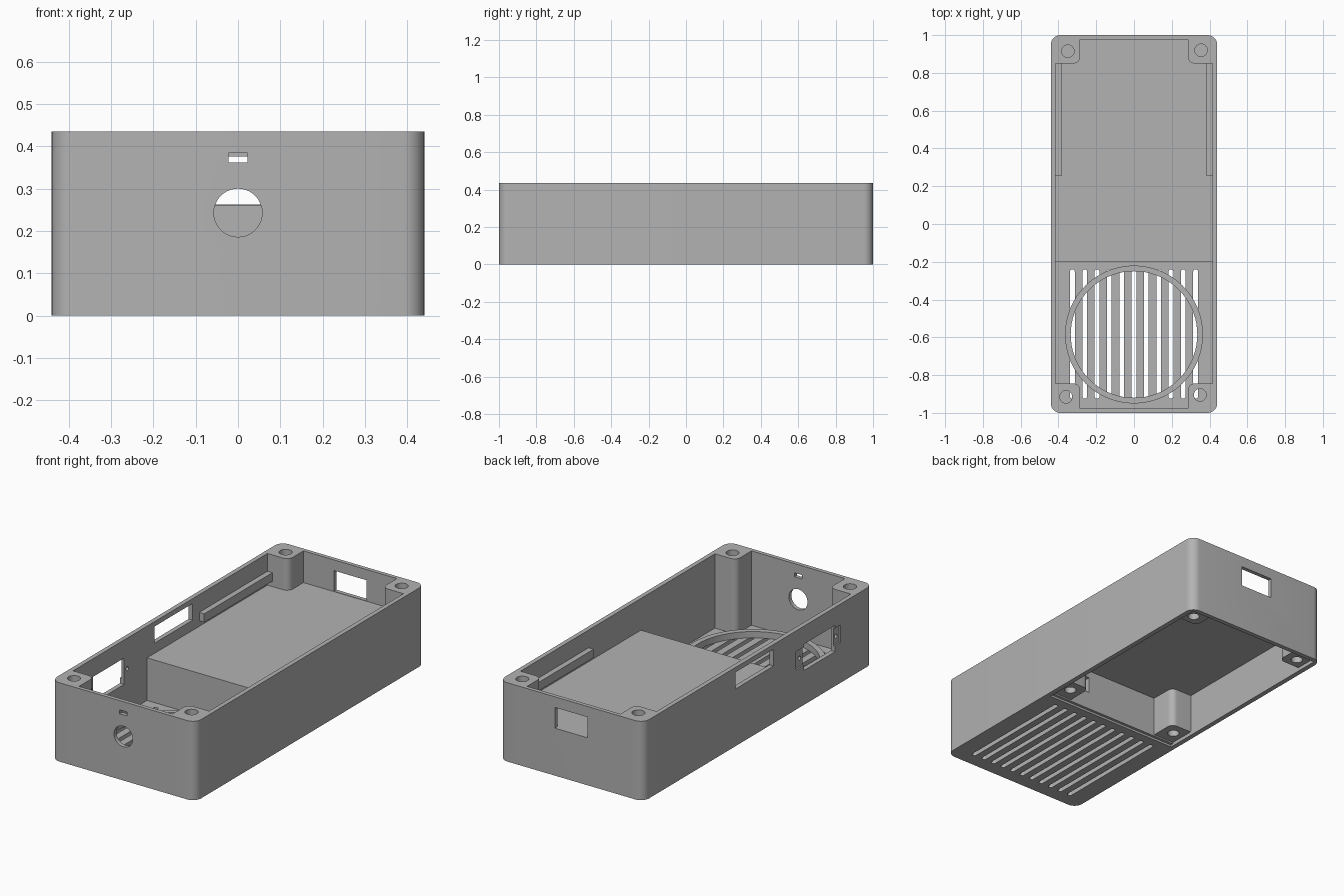
import bpy, bmesh
from math import sin, cos, pi, radians
from mathutils import Matrix

cube = bpy.data.objects.get("Cube")
if cube:
    bpy.data.objects.remove(cube, do_unlink=True)

grey = bpy.data.materials.new("plain grey")
grey.use_nodes = True
COLOUR = (0.45, 0.45, 0.45, 1)
grey.diffuse_color = COLOUR
grey.node_tree.nodes["Principled BSDF"].inputs["Base Color"].default_value = COLOUR

H = 0.435        # case height
WALL_X = 0.415   # inner side wall
WALL_Y = 0.978   # inner end wall
POST = 0.285     # inner face of corner posts
SHELF = 0.26     # shelf top
FLOOR = 0.025


# ---- helpers ----
def prism(name, outline, z0, z1):
    """Extrude a closed xy outline between two heights."""
    bm = bmesh.new()
    face = bm.faces.new([bm.verts.new((x, y, z0)) for x, y in outline])
    new = bmesh.ops.extrude_face_region(bm, geom=[face])["geom"]
    bmesh.ops.translate(bm, vec=(0, 0, z1 - z0),
                        verts=[v for v in new if isinstance(v, bmesh.types.BMVert)])
    bmesh.ops.recalc_face_normals(bm, faces=bm.faces)
    mesh = bpy.data.meshes.new(name)
    bm.to_mesh(mesh)
    bm.free()
    mesh.materials.append(grey)
    ob = bpy.data.objects.new(name, mesh)
    bpy.context.collection.objects.link(ob)
    return ob


def arc(cx, cy, r, a0, a1, n=8):
    return [(cx + r * cos(radians(a0 + (a1 - a0) * i / n)),
             cy + r * sin(radians(a0 + (a1 - a0) * i / n))) for i in range(n + 1)]


def rect(x0, x1, y0, y1, r=0.0):
    if not r:
        return [(x0, y0), (x1, y0), (x1, y1), (x0, y1)]
    return (arc(x1 - r, y0 + r, r, -90, 0) + arc(x1 - r, y1 - r, r, 0, 90)
            + arc(x0 + r, y1 - r, r, 90, 180) + arc(x0 + r, y0 + r, r, 180, 270))


def box(name, x0, x1, y0, y1, z0, z1):
    return prism(name, rect(x0, x1, y0, y1), z0, z1)


def circle(x, y, r, n=40):
    return arc(x, y, r, 0, 360 - 360 / n, n - 1)


def rod(name, centre, r, length, axis):
    """Cylinder centred on a point, lying along X or Y."""
    ob = prism(name, circle(0, 0, r), -length / 2, length / 2)
    turn = Matrix.Rotation(pi / 2, 4, "Y" if axis == "X" else "X")
    ob.data.transform(Matrix.Translation(centre) @ turn)
    return ob


def cavity(wx, px, y0, y1, n0, n1, r=0.035):
    """Room outline with rounded corner posts left standing."""
    right = [(px, y0)] + arc(px + r, n0 - r, r, 180, 90) + [(wx, n0)] if n0 else [(wx, y0)]
    right += [(wx, n1)] + arc(px + r, n1 + r, r, 270, 180) + [(px, y1)]
    return right + [(-x, y) for x, y in reversed(right)]


def cut(target, *cutters):
    for c in cutters:
        c.hide_render = True
        mod = target.modifiers.new("cut", "BOOLEAN")
        mod.operation = "DIFFERENCE"
        mod.solver = "EXACT"
        mod.object = c
        bpy.context.view_layer.update()
        mesh = bpy.data.meshes.new_from_object(
            target.evaluated_get(bpy.context.evaluated_depsgraph_get()))
        target.modifiers.clear()
        target.data = mesh
        bpy.data.objects.remove(c, do_unlink=True)


# ---- case shell with corner posts ----
case = prism("case", rect(-0.44, 0.44, -1, 1, 0.05), 0, H)
cut(case,
    prism("room", cavity(WALL_X, POST, -WALL_Y, WALL_Y, -0.845, 0.85), FLOOR, 1),
    box("lid_recess", -0.413, 0.413, -0.19, 0.975, -0.1, 0.02),
    prism("rear_opening", cavity(0.413, POST - 0.002, -0.18, 0.976, None, 0.848), 0.01, 0.1))

# screw holes in the posts, from the top and from below
for x, y, z in [(-0.36, -0.915, FLOOR), (0.35, -0.905, FLOOR),
                (-0.35, 0.915, 0.3), (0.355, 0.92, 0.3)]:
    cut(case, prism("screw_hole", circle(x, y, 0.033), z, 1))
for x in (-0.353, 0.353):
    cut(case, prism("lower_screw_hole", circle(x, 0.907, 0.03), -0.1, 0.14))

# floor grille slots
for i in range(-5, 6):
    x = i * 0.0652
    cut(case, prism("slot", rect(x - 0.0125, x + 0.0125, -0.925, -0.24, 0.012), -0.1, 0.03))

# front cable hole and small slit, back window
cut(case,
    rod("cable_hole", (0, -1, 0.243), 0.057, 0.2, "Y"),
    box("slit", -0.022, 0.022, -1.1, -0.9, 0.362, 0.384),
    box("back_window", -0.1, 0.1, 0.9, 1.1, 0.262, 0.376))

# socket opening with flange recess, and side window, on the right wall
cut(case,
    box("flange_recess", -0.5, -0.431, -0.72, -0.33, 0.22, 0.32),
    box("socket_opening", -0.5, -0.4, -0.67, -0.4, 0.19, 0.335),
    box("side_window", -0.5, -0.4, -0.135, 0.198, 0.316, 0.408))
for y in (-0.373, -0.69):
    cut(case, rod("socket_screw_hole", (-0.44, y, 0.266), 0.011, 0.1, "X"))

# ---- shelf and divider ----
shelf = box("shelf", -0.418, 0.418, -0.2, 0.983, 0.24, SHELF)
divider = box("divider", -0.418, 0.418, -0.2, -0.175, 0.012, 0.25)
cut(divider, box("wire_hole", 0.16, 0.26, -0.3, -0.1, 0.11, 0.2))

# ---- posts under the shelf ----
lower_posts = []
for name, s in (("left", 1), ("right", -1)):
    outline = [(s * x, y) for x, y in
               [(0.42, -0.185), (0.42, -0.03)] + arc(POST + 0.035, -0.065, 0.035, 90, 180)
               + [(POST, -0.185)]]
    post = prism("lower_post_" + name, outline, 0.02, 0.245)
    cut(post, prism("hole", circle(s * 0.353, -0.1, 0.03), -0.1, 0.14))
    lower_posts.append(post)

# ---- board rails ----
rails = [box("rail_" + n, min(s * 0.385, s * 0.42), max(s * 0.385, s * 0.42),
             0.255, 0.855, 0.29, 0.337) for n, s in (("left", 1), ("right", -1))]

# ---- fan ring ----
ring = prism("fan_ring", circle(0, -0.585, 0.365, 72), 0.024, 0.06)
cut(ring, prism("ring_bore", circle(0, -0.585, 0.335, 72), -0.1, 0.2))

# ---- smooth curved faces, keep edges sharp ----
bpy.ops.object.select_all(action="DESELECT")
for ob in [case, shelf, divider, ring] + lower_posts + rails:
    ob.select_set(True)
bpy.context.view_layer.objects.active = case
bpy.ops.object.shade_smooth_by_angle(angle=radians(30))
